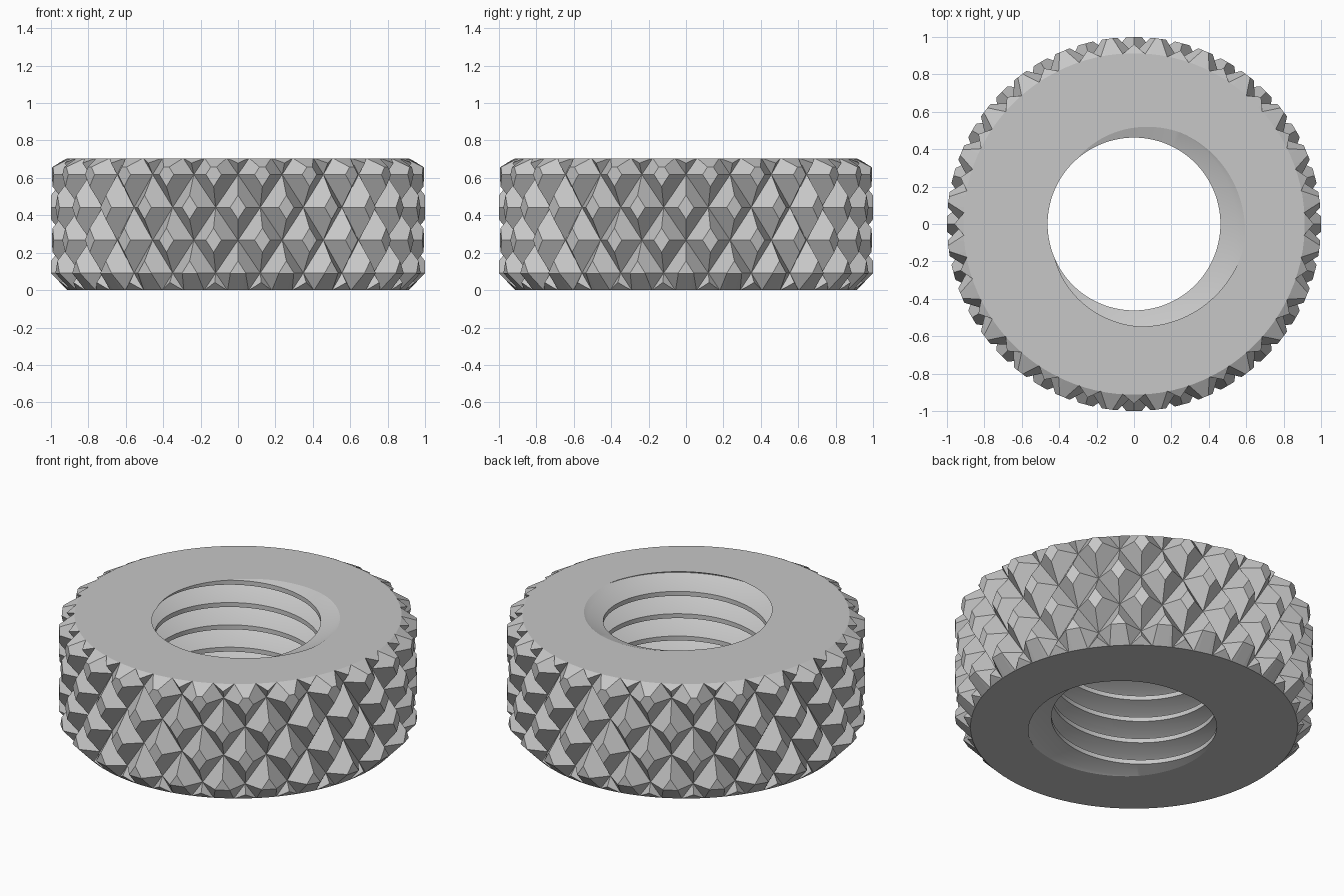
import bpy, bmesh, math

cube = bpy.data.objects.get("Cube")
if cube:
    bpy.data.objects.remove(cube, do_unlink=True)

HEIGHT = 0.705
R_RIM, R_OUT, R_TIP = 0.913, 1.0, 1.05     # valley, clipped and full knurl radius
CHAMFER, TOP_CHAMFER = 0.09, 0.047
TEETH = 24
ROW_START, ROW = 0.0915, 0.1755            # first tip row, half a diamond's height
R_MINOR, R_FLANK, R_MAJOR = 0.462, 0.548, 0.598   # thread crest, flank bend, root
PITCH = 0.1375
THREAD_STEPS = 120

steel = bpy.data.materials.new("grey steel")
steel.use_nodes = True
GREY = (0.57, 0.57, 0.57, 1)
steel.diffuse_color = GREY
steel.node_tree.nodes["Principled BSDF"].inputs["Base Color"].default_value = GREY


def polar(r, angle, z):
    return (r * math.cos(angle), r * math.sin(angle), z)


def finish(bm, name):
    """Clean a bmesh, turn its normals outward and link it as an object."""
    bmesh.ops.remove_doubles(bm, verts=bm.verts, dist=1e-5)
    bmesh.ops.recalc_face_normals(bm, faces=bm.faces)
    mesh = bpy.data.meshes.new(name)
    bm.to_mesh(mesh)
    bm.free()
    obj = bpy.data.objects.new(name, mesh)
    bpy.context.collection.objects.link(obj)
    mesh.materials.append(steel)
    return obj


def fan(bm, ring, z):
    """Close a ring of vertices with triangles to the axis."""
    hub = bm.verts.new((0, 0, z))
    for a, b in zip(ring, ring[1:] + ring[:1]):
        if (a.co - b.co).length > 1e-6:
            bm.faces.new((a, b, hub))


def triangle_area(tri):
    a, b, c = (v.co for v in tri)
    return (b - a).cross(c - a).length / 2


# Knurled body: diamond pyramids on a checkerboard of tips and valleys
def make_knurl():
    bm = bmesh.new()
    count = TEETH * 2
    rows = range(-1, 5)
    grid = []
    for k in rows:
        z = ROW_START + ROW * k
        grid.append([bm.verts.new(polar(R_RIM if (i + k) % 2 else R_TIP,
                                        math.tau * i / count, z))
                     for i in range(count)])
    for k, lower, upper in zip(rows, grid, grid[1:]):
        for i in range(count):
            j = (i + 1) % count
            a, b, c, d = lower[i], lower[j], upper[j], upper[i]
            if (i + k) % 2:                # split from valley to valley
                tris = ((a, b, c), (a, c, d))
            else:
                tris = ((a, b, d), (b, c, d))
            for tri in tris:
                bm.faces.new(tri)
    fan(bm, grid[0], grid[0][0].co.z)
    fan(bm, grid[-1], grid[-1][0].co.z)
    return finish(bm, "knurled_nut")


# Chamfered envelope that trims the knurl
def make_envelope():
    bm = bmesh.new()
    profile = [(R_RIM, 0), (R_OUT, CHAMFER),
               (R_OUT, HEIGHT - TOP_CHAMFER), (R_RIM, HEIGHT)]
    count = TEETH * 4
    rings = [[bm.verts.new(polar(r, math.tau * (i + 0.5) / count, z)) for i in range(count)]
             for r, z in profile]
    for lower, upper in zip(rings, rings[1:]):
        for i in range(count):
            j = (i + 1) % count
            bm.faces.new((lower[i], lower[j], upper[j], upper[i]))
    bm.faces.new(rings[0])
    bm.faces.new(rings[-1])
    return finish(bm, "trim_envelope")


# Threaded core: a right-handed helical groove profile, clamped at both ends
def make_thread():
    bm = bmesh.new()
    low, high = -0.05, HEIGHT + 0.05
    start = math.radians(-12)              # groove centre at the top face
    shape = [(-0.40, R_MINOR), (-0.21, R_FLANK), (-0.01, R_MAJOR),
             (0.01, R_MAJOR), (0.21, R_FLANK), (0.40, R_MINOR)]

    def column(angle):
        base = HEIGHT + PITCH * (angle - start) / math.tau
        pts = [(base + PITCH * (turn + off), r)
               for turn in range(-9, 4) for off, r in shape]

        def at(z):
            for (z0, r0), (z1, r1) in zip(pts, pts[1:]):
                if z0 <= z <= z1:
                    return r0 + (r1 - r0) * (z - z0) / (z1 - z0)
            return R_MINOR

        ends = {low: at(low), high: at(high)}
        out = []
        for z, r in pts:
            zc = min(max(z, low), high)
            out.append(bm.verts.new(polar(ends.get(zc, r), angle, zc)))
        return out

    cols = [column(math.tau * i / THREAD_STEPS) for i in range(THREAD_STEPS + 1)]
    for left, right in zip(cols, cols[1:]):
        for k in range(len(left) - 1):
            a, b, c, d = left[k], right[k], right[k + 1], left[k + 1]
            for tri in ((a, b, c), (a, c, d)):
                if triangle_area(tri) > 1e-9:
                    bm.faces.new(tri)
    fan(bm, [c[0] for c in cols[:-1]], low)
    fan(bm, [c[-1] for c in cols[:-1]], high)
    return finish(bm, "thread_cutter")


nut = make_knurl()
bpy.ops.object.select_all(action='DESELECT')
bpy.context.view_layer.objects.active = nut
nut.select_set(True)

# Trim the knurl, then cut the threaded hole
for operation, cutter in (('INTERSECT', make_envelope()), ('DIFFERENCE', make_thread())):
    cutter.hide_render = True
    mod = nut.modifiers.new(cutter.name, 'BOOLEAN')
    mod.operation = operation
    mod.solver = 'EXACT'
    mod.object = cutter
    bpy.ops.object.modifier_apply(modifier=mod.name)
    bpy.data.objects.remove(cutter, do_unlink=True)

# Smooth thread, flat knurl and end faces
bpy.ops.object.shade_smooth_by_angle(angle=math.radians(30))
for face in nut.data.polygons:
    face.use_smooth = face.center.xy.length < R_MAJOR and abs(face.normal.z) < 0.999
